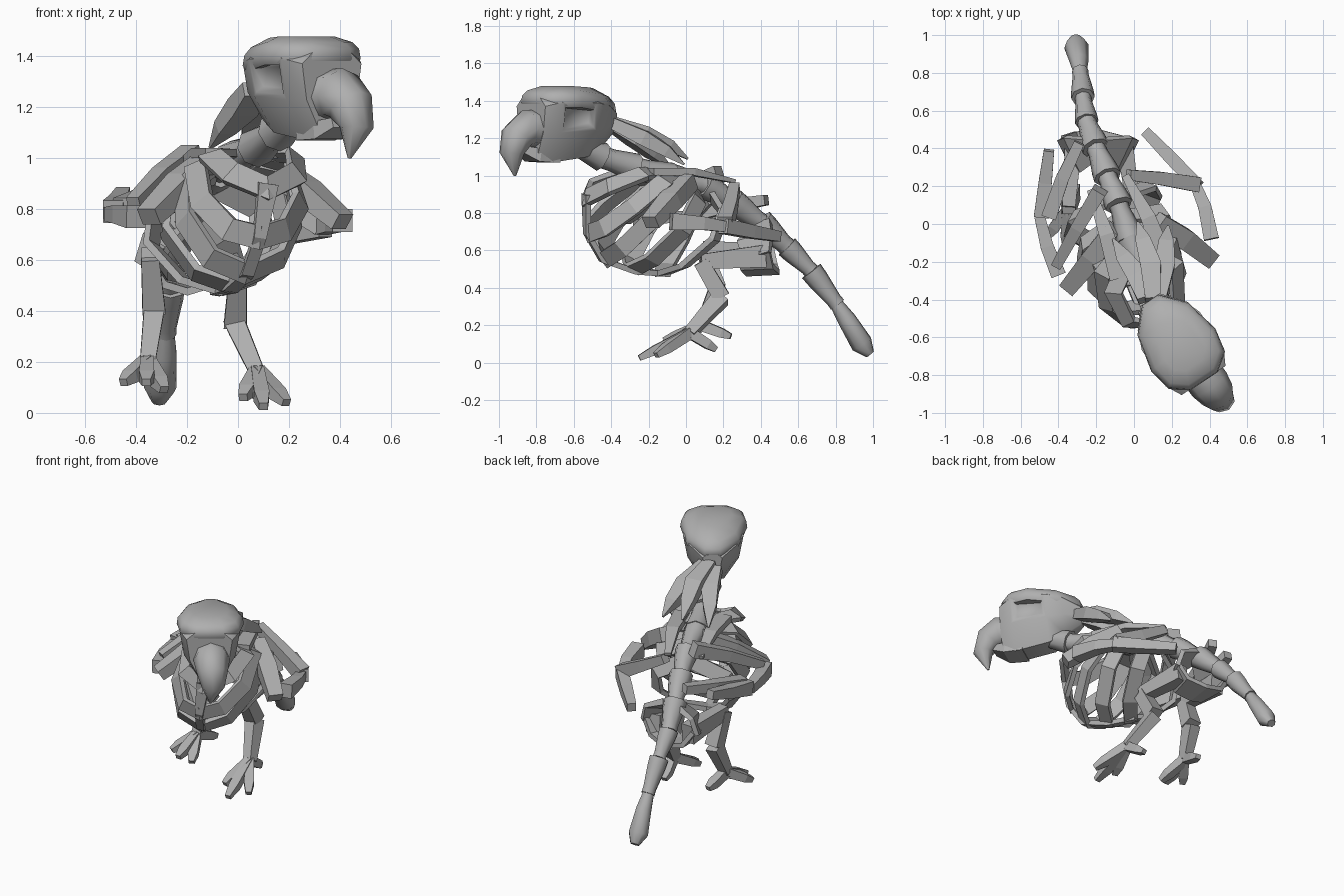
import bpy, math
from mathutils import Vector as V

if "Cube" in bpy.data.objects:
    bpy.data.objects.remove(bpy.data.objects["Cube"])

BONE = bpy.data.materials.new("bone_grey")
BONE.diffuse_color = (0.43, 0.43, 0.43, 1)
BONE.use_nodes = True
BONE.node_tree.nodes["Principled BSDF"].inputs["Base Color"].default_value = BONE.diffuse_color


def build(name, verts, faces, smooth=False):
    me = bpy.data.meshes.new(name)
    me.from_pydata([tuple(v) for v in verts], [], faces)
    me.materials.append(BONE)
    ob = bpy.data.objects.new(name, me)
    bpy.context.collection.objects.link(ob)
    bpy.context.view_layer.objects.active = ob
    ob.select_set(True)
    bpy.ops.object.mode_set(mode='EDIT')
    bpy.ops.mesh.select_all(action='SELECT')
    bpy.ops.mesh.normals_make_consistent(inside=False)
    bpy.ops.object.mode_set(mode='OBJECT')
    if smooth:
        bpy.ops.object.shade_smooth_by_angle(angle=math.radians(50))
    ob.select_set(False)
    return ob


def loft(name, rings, smooth=False):
    n = len(rings[0])
    faces = [(r * n + i, r * n + (i + 1) % n, (r + 1) * n + (i + 1) % n, (r + 1) * n + i)
             for r in range(len(rings) - 1) for i in range(n)]
    faces += [tuple(range(n)), tuple(range((len(rings) - 1) * n, len(rings) * n))]
    return build(name, [v for r in rings for v in r], faces, smooth)


def strip(name, pts, sizes, up=(0, 0, 1), sides=4, smooth=False):
    """Sweep a box (4 sides) or round section along points; sizes are (width, thickness)."""
    pts = [V(p) for p in pts]
    if isinstance(sizes, tuple):
        sizes = [sizes] * len(pts)
    rings = []
    for i, p in enumerate(pts):
        t = (pts[min(i + 1, len(pts) - 1)] - pts[max(i - 1, 0)]).normalized()
        ref = up(p) if callable(up) else V(up)
        s = t.cross(ref).normalized()
        n = s.cross(t)
        w, h = sizes[i]
        if sides == 4:
            ring = [p + s * w / 2 * a + n * h / 2 * b for a, b in ((-1, -1), (1, -1), (1, 1), (-1, 1))]
        else:
            ring = [p + s * w / 2 * math.cos(k * math.tau / sides) + n * h / 2 * math.sin(k * math.tau / sides)
                    for k in range(sides)]
        rings.append(ring)
    return loft(name, rings, smooth)


# Body frame: u forward, v sideways, with a slight roll and bend
def body(u, v, z):
    v -= 0.08 * max(0, u)
    return V((-0.03 + 0.38 * u + 0.92 * v - 0.15 * (1 - z), -0.03 - 0.92 * u + 0.38 * v, z))


# Head frame: f forward, s sideways
def head(f, s, z):
    return V((0.25 + 0.55 * f + 0.83 * s, -0.65 - 0.83 * f + 0.55 * s, z))


# Backbone and tail vertebrae, each flaring toward its front joint
spine = [(-0.02, -0.08, 0.99), (-0.08, 0.10, 0.95), (-0.14, 0.25, 0.86), (-0.20, 0.40, 0.75),
         (-0.25, 0.54, 0.62), (-0.27, 0.67, 0.49), (-0.285, 0.81, 0.31)]
for i in range(6):
    a, b = V(spine[i]), V(spine[i + 1])
    r = 0.15 if i < 4 else 0.125
    strip("vertebra_%d" % i, [a, a.lerp(b, .25), a.lerp(b, .85), b],
          [(r, r), (r * .95, r * .95), (r * .68, r * .68), (r * .7, r * .7)], sides=8, smooth=True)
strip("tail_tip", [(-.285, .80, .32), (-.29, .86, .23), (-.305, .94, .10), (-.31, .985, .045)],
      [(.07, .07), (.10, .10), (.13, .12), (.06, .05)], sides=8, smooth=True)

# Neck vertebrae
neck = [V((0.24, -0.62, 1.18)), V((0.15, -0.45, 1.10)), V((0.07, -0.27, 1.04)), V((-0.02, -0.08, 0.99))]
for i in range(3):
    a, b = neck[i], neck[i + 1]
    strip("neck_vertebra_%d" % i, [a, a.lerp(b, .3), b], [(.12, .12), (.12, .12), (.16, .16)],
          sides=8, smooth=True)

# Rib pairs from backbone to breastbone, bowed forward
ribs = [
    [(.12, .03, 1.02), (.28, .18, 1.01), (.46, .14, .94), (.53, 0, .88)],
    [(.07, .03, 1.0), (.17, .20, .97), (.35, .21, .83), (.48, .12, .72), (.52, 0, .69)],
    [(.02, .03, .97), (.10, .22, .92), (.26, .24, .76), (.39, .15, .61), (.43, 0, .55)],
    [(-.06, .03, .94), (-.01, .23, .87), (.09, .26, .71), (.22, .15, .55), (.27, 0, .50)],
    [(-.17, .03, .89), (-.16, .22, .80), (-.10, .24, .66), (.03, .13, .52), (.10, 0, .48)]]


def outward(p):
    return p - body(.13, 0, .78)


for i, rib in enumerate(ribs):
    loop = [body(u, -v, z) for u, v, z in rib] + [body(u, v, z) for u, v, z in rib[-2::-1]]
    strip("rib_%d" % i, loop, (.095, .03), outward)

# Breastbone
strip("breastbone", [body(u, 0, z) for u, z in ((.53, .90), (.525, .69), (.44, .55), (.26, .49), (.06, .475))],
      [(.08, .03), (.05, .03), (.05, .03), (.06, .03), (.04, .03)], outward)

# Pelvis: side plates and a bowl under the backbone
for s in (-1, 1):
    strip("hip_plate_%d" % s, [(-.19 + s * .02, .40, .74), (-.19 + s * .13, .37, .67), (-.19 + s * .17, .38, .57)],
          [(.12, .04), (.21, .03), (.16, .03)], (0, -.3, 1))
strip("pelvis_bowl", [(-.36, .38, .60), (-.30, .40, .51), (-.19, .41, .48), (-.08, .38, .51), (-.02, .36, .60)],
      (.18, .03), lambda p: p - V((-.19, .40, .68)))

# Scapulae over the ribcage
for s in (-1, 1):
    strip("scapula_%d" % s, [body(.22, s * .13, 1.02), body(-.02, s * .12, 1.02), body(-.27, s * .10, .97)],
          [(.10, .04), (.08, .04), (.04, .02)])

# Wings
wings = {
    "left_humerus": [(-.11, -.02, .99), (-.22, -.18, .90), (-.35, -.34, .77)],
    "left_radius": [(-.18, .18, 1.01), (-.30, -.02, .93), (-.41, -.22, .82)],
    "left_wrist": [(-.40, -.27, .77), (-.46, -.12, .78), (-.50, .04, .78)],
    "left_hand": [(-.49, .04, .79), (-.47, .22, .82), (-.45, .39, .86)],
    "left_finger": [(-.45, .04, .80), (-.38, .24, .84), (-.29, .43, .87)],
    "right_humerus": [(.13, .02, .97), (.27, -.08, .87), (.41, -.19, .75)],
    "right_ulna": [(.41, -.08, .755), (.375, .09, .745), (.32, .22, .725)],
    "right_radius": [(.34, .20, .73), (.20, .345, .70), (.06, .49, .675)],
    "right_hand": [(.33, .21, .74), (.15, .24, .84), (-.03, .26, .94)]}
for name, pts in wings.items():
    sizes = [(.08, .09), (.11, .09), (.09, .07)] if "humerus" in name else [(.08, .09), (.07, .07), (.055, .055)]
    if name == "right_radius":
        sizes = [(.07, .08), (.07, .07), (.055, .055)]
    strip("wing_" + name, pts, sizes)

# Legs and feet: hip, knee, ankle, foot, then toe tips
legs = {
    "right": [(-.05, .42, .57), (.0, .08, .54), (-.01, .19, .35), (.075, .02, .16),
              (.10, -.25, .025), (.02, -.17, .06), (.19, -.16, .04), (.05, .16, .07)],
    "left": [(-.32, .44, .58), (-.345, .09, .61), (-.33, .17, .40), (-.355, .08, .20),
             (-.36, -.12, .12), (-.45, -.06, .12), (-.29, -.08, .09), (-.33, .24, .14)]}
for side, p in legs.items():
    strip(side + "_thigh", p[0:2], [(.09, .12), (.07, .08)])
    strip(side + "_shin", p[1:3], [(.07, .08), (.09, .09)], (0, 1, 0))
    strip(side + "_tarsus", p[2:4], [(.08, .09), (.06, .06)], (0, 1, 0))
    for i in range(4, 8):
        mid = V(p[3]).lerp(V(p[i]), .7)
        strip("%s_toe_%d" % (side, i), [p[3], mid, p[i]], [(.05, .06), (.06, .05), (.035, .03)])

# Skull: eight-sided sections along the head, narrower toward the jaw
rings = []
for f, w, z0, z1 in ((-.30, .06, 1.23, 1.35), (-.20, .145, 1.15, 1.41), (-.10, .185, 1.10, 1.44),
                     (.13, .185, 1.07, 1.45), (.215, .14, 1.09, 1.42)):
    zl, zh = z0 + (z1 - z0) * .42, z0 + (z1 - z0) * .85
    rings.append([head(f, s * w, z) for s, z in
                  ((-.35, z0), (.4, z0), (.85, zl), (1, zh), (.6, z1), (-.6, z1), (-1, zh), (-.85, zl))])
skull = loft("skull", rings, True)

# Eye sockets sunk into the two large side faces
bpy.context.view_layer.objects.active = skull
bpy.ops.object.mode_set(mode='EDIT')
bpy.ops.mesh.select_mode(type='FACE')
bpy.ops.mesh.select_all(action='DESELECT')
bpy.ops.object.mode_set(mode='OBJECT')
for fi in (2 * 8 + 2, 2 * 8 + 6):
    skull.data.polygons[fi].select = True
bpy.ops.object.mode_set(mode='EDIT')
bpy.ops.mesh.inset(thickness=.018, depth=0)
bpy.ops.mesh.inset(thickness=.02, depth=-.025)
bpy.ops.object.mode_set(mode='OBJECT')

# Brow ridge and stepped crown with a flat top panel
outline = [(-.30, .05), (-.18, .16), (.02, .205), (.15, .18), (.22, .09)]
outline += [(f, -s) for f, s in outline[::-1]]


def brow(k, z, drop):
    return [head(f * k, s * k, z - drop * max(0, -f) * k) for f, s in outline]


loft("crown", [brow(.93, 1.365, .15), brow(1, 1.39, .15), brow(.97, 1.43, .15),
               brow(.86, 1.455, .13), brow(.55, 1.478, .06)], True)


# Hooked upper beak curving around a point near the jaw, and lower beak
def off_jaw(p):
    return p - head(.2, .02, 1.08)


strip("upper_beak", [head(.17, .01, 1.24), head(.25, .015, 1.25), head(.32, .02, 1.205), head(.355, .025, 1.12),
                     head(.325, .01, 1.0)],
      [(.22, .22), (.22, .21), (.19, .18), (.14, .13), (.015, .015)], off_jaw, 8, True)
strip("lower_beak", [head(.08, 0, 1.11), head(.20, 0, 1.11), head(.28, 0, 1.14)],
      [(.16, .08), (.15, .07), (.08, .04)])

# Nape plumes trailing from the back of the head
plumes = [[(.10, -.40, 1.29), (.09, -.22, 1.225), (.05, -.09, 1.16), (.02, .01, 1.09)],
          [(.13, -.39, 1.28), (.16, -.22, 1.20), (.17, -.10, 1.13), (.18, -.01, 1.06)],
          [(.06, -.40, 1.27), (.02, -.28, 1.20), (-.05, -.18, 1.12), (-.11, -.08, 1.04)]]
for i, pts in enumerate(plumes):
    strip("nape_plume_%d" % i, pts, [(.08, .06), (.11, .08), (.08, .06), (.01, .01)])
